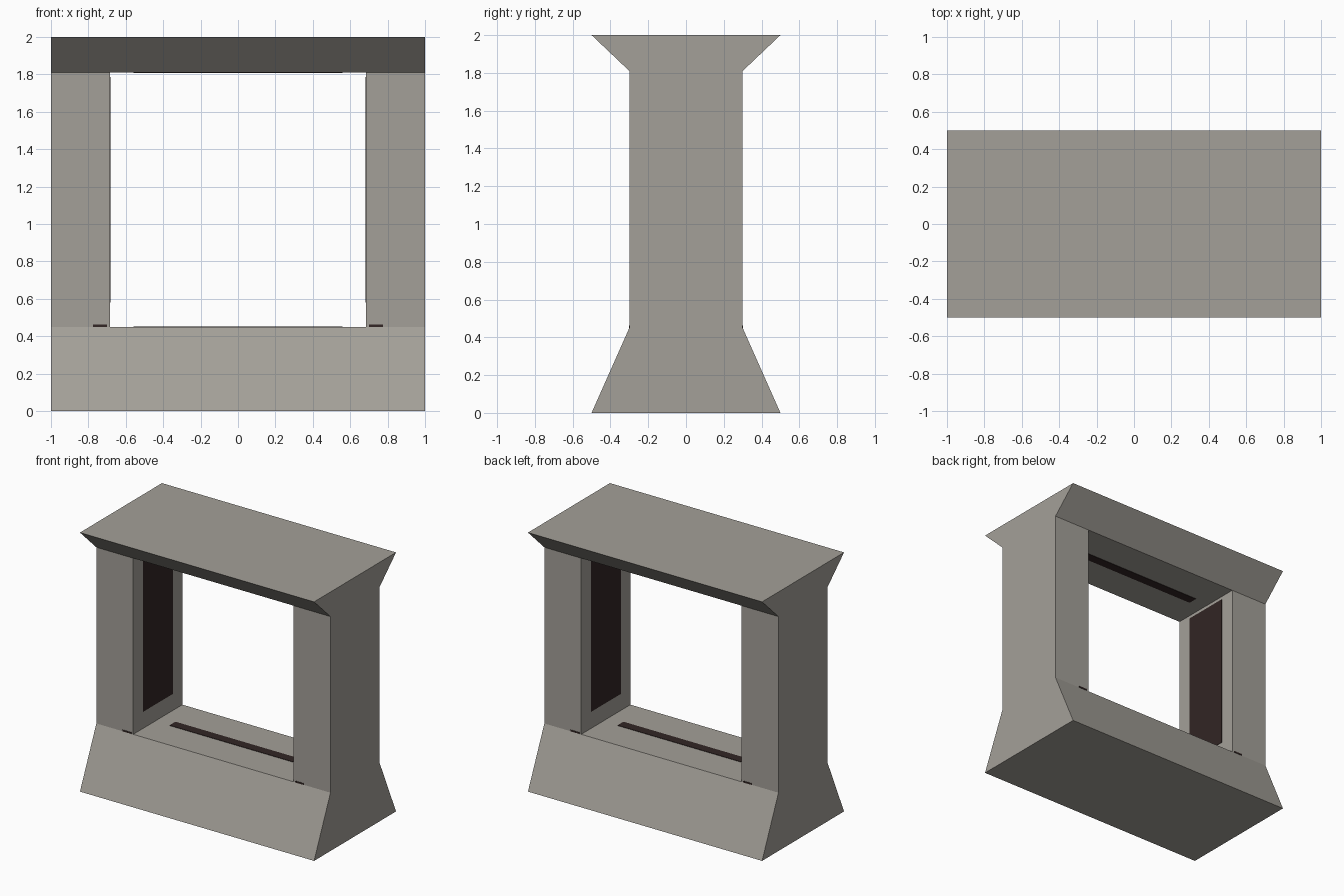
import bpy, bmesh

if "Cube" in bpy.data.objects:
    bpy.data.objects.remove(bpy.data.objects["Cube"])

def material(name, rgb):
    m = bpy.data.materials.new(name)
    m.diffuse_color = (*rgb, 1)
    m.use_nodes = True
    m.node_tree.nodes["Principled BSDF"].inputs["Base Color"].default_value = m.diffuse_color
    return m

STONE = material("warm grey stone", (0.37, 0.35, 0.315))
DARK = material("dark maroon", (0.032, 0.019, 0.018))

HALF_OPEN, Z_LOW, Z_HIGH, WAIST = 0.685, 0.45, 1.81, 0.30

def add_object(name, bm, mat):
    bmesh.ops.recalc_face_normals(bm, faces=bm.faces)
    me = bpy.data.meshes.new(name)
    bm.to_mesh(me)
    bm.free()
    me.materials.append(mat)
    ob = bpy.data.objects.new(name, me)
    bpy.context.collection.objects.link(ob)
    return ob

def plate(name, lo, hi):
    bm = bmesh.new()
    bmesh.ops.create_cube(bm, size=1)
    for v in bm.verts:
        v.co = [(a + b) / 2 + c * (b - a) for a, b, c in zip(lo, hi, v.co)]
    return add_object(name, bm, DARK)

# Stone frame: side profile swept along x, open between the two pillars
profile = [(-0.5, 0), (0.5, 0), (WAIST, Z_LOW), (WAIST, Z_HIGH),
           (0.5, 2), (-0.5, 2), (-WAIST, Z_HIGH), (-WAIST, Z_LOW)]
stations = [-1, -HALF_OPEN, HALF_OPEN, 1]
bm = bmesh.new()
rings = [[bm.verts.new((x, y, z)) for y, z in profile] for x in stations]
for s in range(3):
    a, b = rings[s], rings[s + 1]
    for i in range(8):
        if s == 1 and i in (2, 6):      # the opening
            continue
        j = (i + 1) % 8
        bm.faces.new((a[i], a[j], b[j], b[i]))
# End caps, inner pillar walls, floor and ceiling of the opening
bm.faces.new(rings[0])
bm.faces.new(rings[3])
a, b = rings[1], rings[2]
for r in (a, b):
    bm.faces.new((r[2], r[3], r[6], r[7]))
bm.faces.new((a[2], a[7], b[7], b[2]))
bm.faces.new((a[3], a[6], b[6], b[3]))
add_object("stone_frame", bm, STONE)

T = 0.003
# Dark panels on the inner pillar walls
for side, name in ((-1, "left"), (1, "right")):
    xs = sorted((side * (HALF_OPEN + T), side * (HALF_OPEN - T)))
    plate(f"{name}_wall_panel", (xs[0], -0.182, 0.58), (xs[1], 0.182, 1.785))
    # Small dark marks at the foot of each pillar, front and back
    for d, face in ((-1, "front"), (1, "back")):
        ys = sorted((d * (WAIST - T), d * (WAIST + T)))
        mx = sorted((side * 0.70, side * 0.775))
        plate(f"{name}_{face}_foot_mark", (mx[0], ys[0], Z_LOW), (mx[1], ys[1], Z_LOW + 0.012))

# Dark slots along the floor and ceiling of the opening
for z, name in ((Z_LOW, "floor_slot"), (Z_HIGH, "ceiling_slot")):
    plate(name, (-0.56, -0.036, z - T), (0.56, 0.036, z + T))
